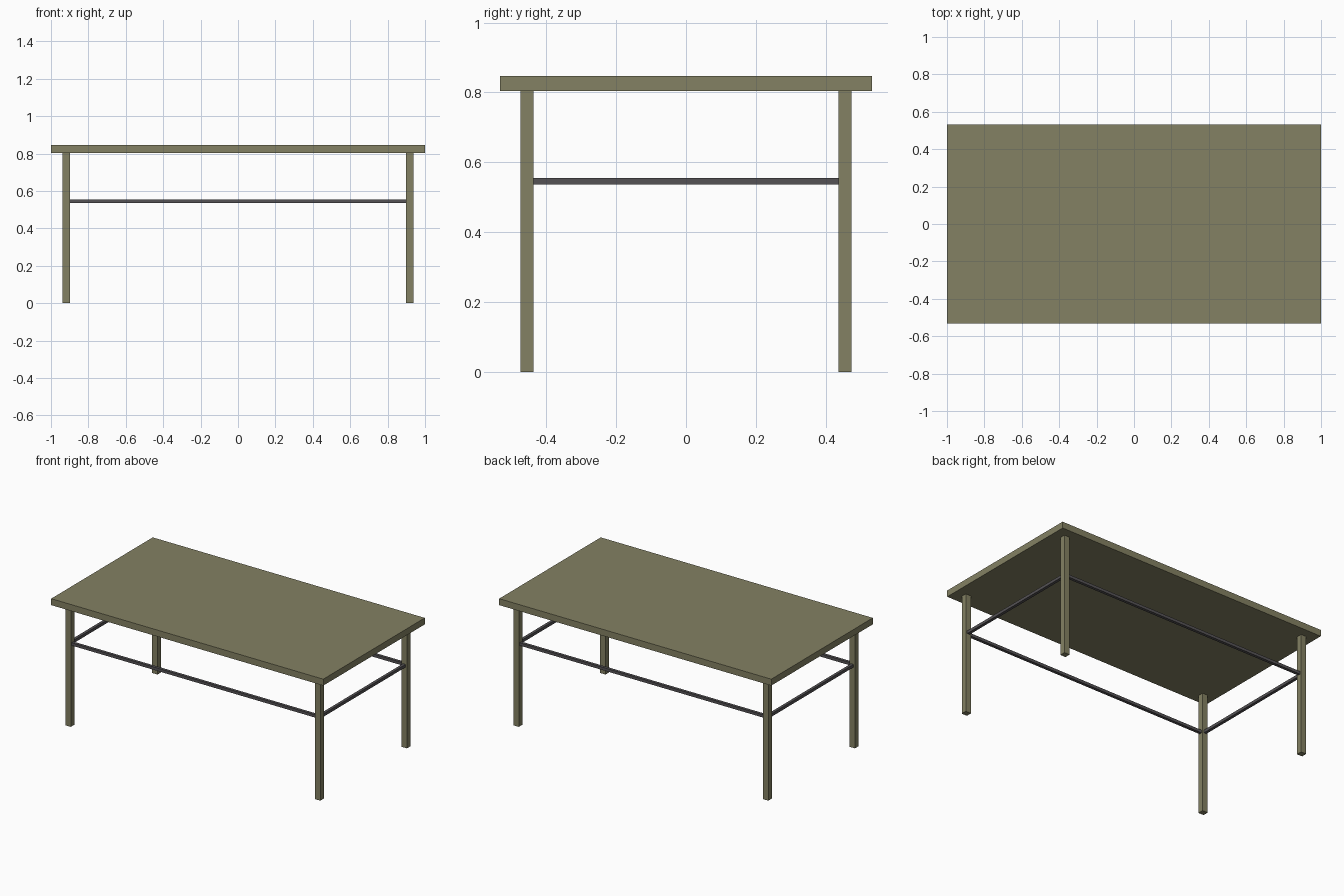
import bpy

if "Cube" in bpy.data.objects:
    bpy.data.objects.remove(bpy.data.objects["Cube"])


def material(name, rgb):
    m = bpy.data.materials.new(name)
    m.diffuse_color = (*rgb, 1)
    m.use_nodes = True
    m.node_tree.nodes["Principled BSDF"].inputs["Base Color"].default_value = m.diffuse_color
    return m


olive = material("olive_wood", (0.23, 0.22, 0.125))
dark = material("dark_metal", (0.09, 0.085, 0.09))


def box(name, center, size, mat):
    bpy.ops.mesh.primitive_cube_add(size=1, location=center)
    ob = bpy.context.object
    ob.name = name
    ob.scale = size
    bpy.ops.object.transform_apply(location=False, rotation=False, scale=True)
    ob.data.materials.append(mat)
    return ob


TOP_Z, UNDER_Z = 0.847, 0.804
LEG_X, LEG_Y, LEG_W = 0.917, 0.455, 0.04
RAIL_Z, RAIL_W = 0.546, 0.019

# Table top
box("table_top", (0, 0, (TOP_Z + UNDER_Z) / 2), (2, 1.066, TOP_Z - UNDER_Z), olive)

# Four legs
for sx, side in ((-1, "left"), (1, "right")):
    for sy, end in ((-1, "front"), (1, "back")):
        box(f"{end}_{side}_leg", (sx * LEG_X, sy * LEG_Y, UNDER_Z / 2),
            (LEG_W, LEG_W * 0.95, UNDER_Z), olive)

# Thin rails between the legs
for s, end, side in ((-1, "front", "left"), (1, "back", "right")):
    box(f"{end}_rail", (0, s * LEG_Y, RAIL_Z),
        (2 * LEG_X - LEG_W, RAIL_W, RAIL_W), dark)
    box(f"{side}_rail", (s * LEG_X, 0, RAIL_Z),
        (RAIL_W, 2 * LEG_Y - LEG_W * 0.95, RAIL_W), dark)
